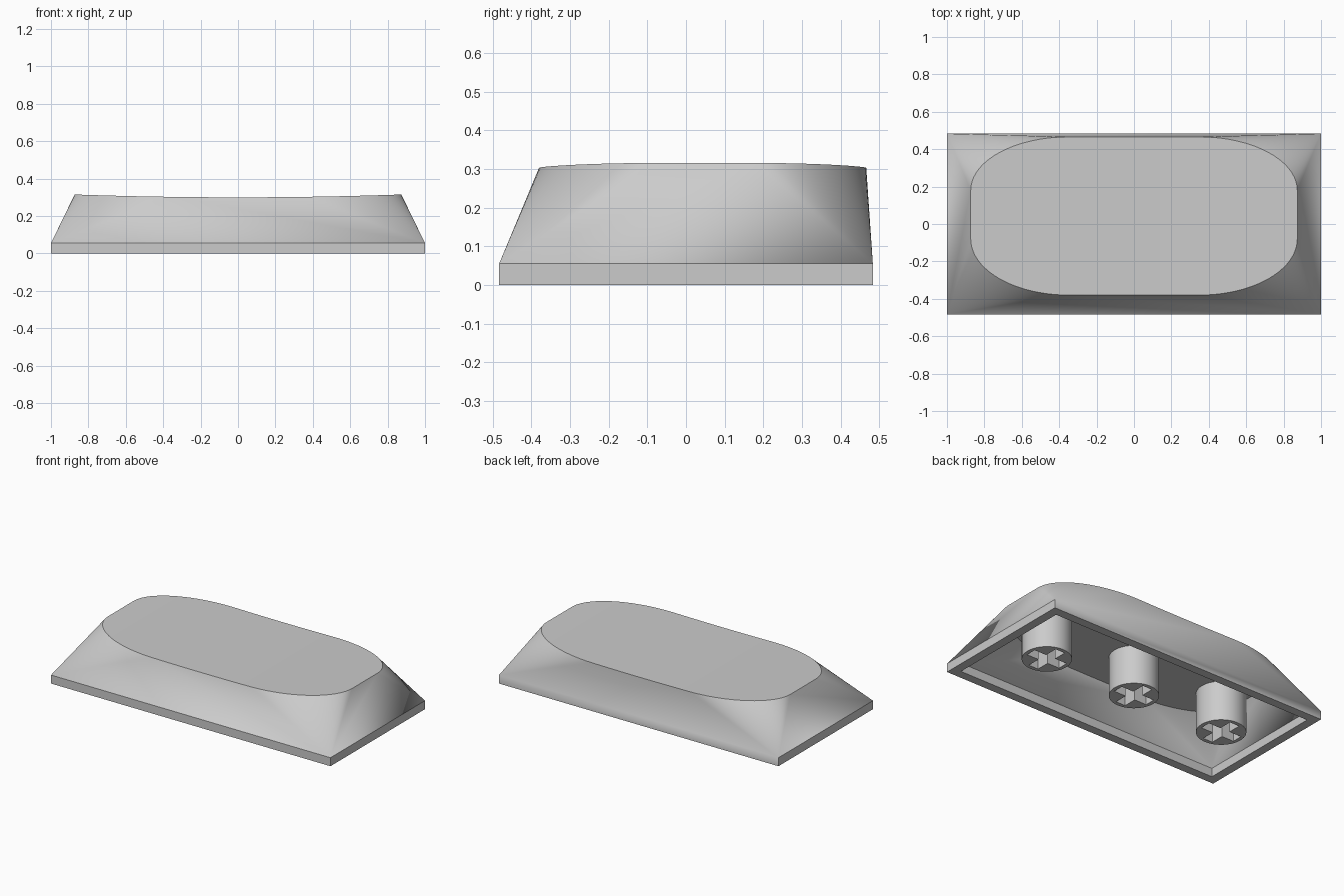
import bpy, bmesh
from math import sin, cos, pi

if "Cube" in bpy.data.objects:
    bpy.data.objects.remove(bpy.data.objects["Cube"])

grey = bpy.data.materials.new("light_grey_plastic")
grey.use_nodes = True
colour = (0.6, 0.6, 0.6, 1)
grey.diffuse_color = colour
grey.node_tree.nodes["Principled BSDF"].inputs["Base Color"].default_value = colour

ARC = 20        # segments per rounded corner
FLAT_X = 0.35   # half length of the straight front and back edges
SIDE_Y = (-0.08, 0.18)  # ends of the straight side edges
DISH = 0.02     # rise of the dished top per unit x squared


def make_object(name, bm):
    bmesh.ops.recalc_face_normals(bm, faces=bm.faces)
    mesh = bpy.data.meshes.new(name)
    bm.to_mesh(mesh)
    bm.free()
    mesh.materials.append(grey)
    obj = bpy.data.objects.new(name, mesh)
    bpy.context.collection.objects.link(obj)
    return obj


def smooth(obj, angle):
    bpy.ops.object.select_all(action="DESELECT")
    obj.select_set(True)
    bpy.context.view_layer.objects.active = obj
    bpy.ops.object.shade_smooth_by_angle(angle=angle)


def skin(bm, inset, z_top):
    """One skin of the shell: straight skirt, fanned walls, dished top."""
    hx, hy = 1 - inset, 0.483 - inset
    corners = [(-hx, -hy), (hx, -hy), (hx, hy), (-hx, hy)]
    low, mid = ([bm.verts.new((x, y, z)) for x, y in corners] for z in (0, 0.055))
    for i in range(4):
        j = (i + 1) % 4
        bm.faces.new((low[i], low[j], mid[j], mid[i]))

    # Columns across the top as (x, rounding factor)
    reach = 0.873 - inset - FLAT_X
    right = [(FLAT_X + reach * sin(t), cos(t))
             for t in (pi / 2 * k / ARC for k in range(ARC + 1))]
    columns = [(-x, c) for x, c in reversed(right)]
    columns += [(FLAT_X * k / 4, 1) for k in range(-3, 4)] + right
    rows = []
    for side, edge in zip(SIDE_Y, (-0.38 + inset, 0.466 - inset)):
        rows.append([bm.verts.new((x, side + (edge - side) * c, z_top + DISH * x * x))
                     for x, c in columns])
    front, back = rows
    for i in range(len(columns) - 1):
        bm.faces.new((front[i], front[i + 1], back[i + 1], back[i]))

    # Each corner fans out to its rounded arc, with flat panels between
    for row, a, b in ((front, mid[0], mid[1]), (back, mid[3], mid[2])):
        for i in range(ARC):
            bm.faces.new((a, row[i + 1], row[i]))
            bm.faces.new((b, row[-1 - i], row[-2 - i]))
        bm.faces.new([a, b] + row[ARC:-ARC][::-1])
    for end, a, b in ((0, mid[0], mid[3]), (-1, mid[1], mid[2])):
        bm.faces.new((a, b, back[end], front[end]))
    return low


# Hollow cap shell
bm = bmesh.new()
outer = skin(bm, 0, 0.3)
inner = skin(bm, 0.057, 0.25)
for i in range(4):
    j = (i + 1) % 4
    bm.faces.new((outer[i], outer[j], inner[j], inner[i]))
smooth(make_object("cap_shell", bm), 0.26)


def prism(outline, z0, z1):
    bm = bmesh.new()
    base = bm.faces.new([bm.verts.new((x, y, z0)) for x, y in outline])
    top = bmesh.ops.extrude_face_region(bm, geom=[base])["geom"]
    bmesh.ops.translate(bm, vec=(0, 0, z1 - z0),
                        verts=[v for v in top if isinstance(v, bmesh.types.BMVert)])
    return bm


# Three round stems, each with a cross-shaped socket
ARM, SLOT = 0.12, 0.034
quarter = [(ARM, -SLOT), (ARM, SLOT), (SLOT, SLOT)]
cross = []
for _ in range(4):
    cross += quarter
    quarter = [(-y, x) for x, y in quarter]
circle = [(0.145 * cos(2 * pi * k / 48), 0.145 * sin(2 * pi * k / 48)) for k in range(48)]

for name, x in (("right_stem", -0.655), ("middle_stem", 0), ("left_stem", 0.655)):
    stem = make_object(name, prism(circle, 0, 0.265))
    cutter = make_object("socket_cutter", prism(cross, -0.1, 0.22))
    cutter.hide_render = True
    stem.location.x = cutter.location.x = x
    cut = stem.modifiers.new("socket", "BOOLEAN")
    cut.operation, cut.solver, cut.object = "DIFFERENCE", "EXACT", cutter
    bpy.context.view_layer.objects.active = stem
    bpy.ops.object.modifier_apply(modifier=cut.name)
    bpy.data.objects.remove(cutter)
    smooth(stem, 0.5)
